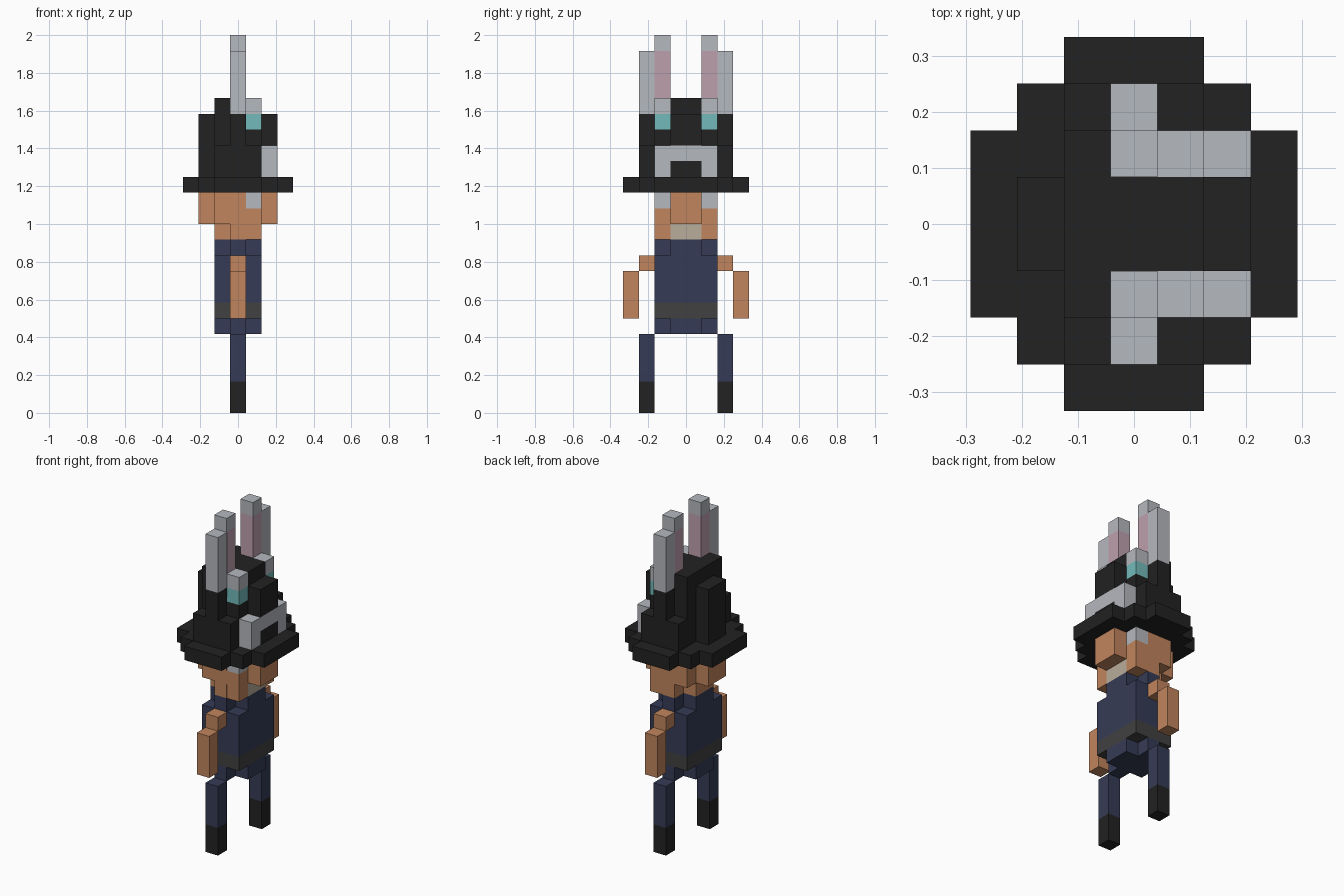
import bpy
import bmesh

cube = bpy.data.objects.get("Cube")
if cube:
    bpy.data.objects.remove(cube, do_unlink=True)

U = 1 / 12  # one block


def srgb(r, g, b):
    def lin(c):
        c /= 255
        return c / 12.92 if c <= 0.04045 else ((c + 0.055) / 1.055) ** 2.4
    return (lin(r), lin(g), lin(b), 1)


def material(name, rgb):
    m = bpy.data.materials.new(name)
    m.use_nodes = True
    col = srgb(*rgb)
    m.diffuse_color = col
    bsdf = next(n for n in m.node_tree.nodes if n.type == 'BSDF_PRINCIPLED')
    bsdf.inputs["Base Color"].default_value = col
    bsdf.inputs["Roughness"].default_value = 0.9
    return m


BLACK = material("black", (34, 34, 34))
GREY = material("light_grey", (181, 184, 190))
SKIN = material("tan_skin", (193, 133, 93))
NAVY = material("navy", (53, 59, 86))
BELT = material("dark_grey", (65, 65, 65))
TEAL = material("teal", (115, 186, 186))
PINK = material("pink", (190, 160, 174))
BEIGE = material("beige", (185, 173, 155))


def part(name, mat, *boxes):
    """Join boxes given in blocks as (x0, x1, y0, y1, z0, z1)."""
    bm = bmesh.new()
    for x0, x1, y0, y1, z0, z1 in boxes:
        made = bmesh.ops.create_cube(bm, size=1)
        for v in made["verts"]:
            v.co = ((x0 if v.co.x < 0 else x1) * U,
                    (y0 if v.co.y < 0 else y1) * U,
                    (z0 if v.co.z < 0 else z1) * U)
    mesh = bpy.data.meshes.new(name)
    bm.to_mesh(mesh)
    bm.free()
    mesh.materials.append(mat)
    obj = bpy.data.objects.new(name, mesh)
    bpy.context.collection.objects.link(obj)
    return obj


def pair(name, mat, *boxes):
    """Make the part on the +y side and its mirror on the -y side."""
    part(name + "_a", mat, *boxes)
    part(name + "_b", mat, *[(x0, x1, -y1, -y0, z0, z1)
                             for x0, x1, y0, y1, z0, z1 in boxes])


# Legs and boots
pair("boot", BLACK, (-.5, .5, 2, 3, 0, 2))
pair("leg", NAVY, (-.5, .5, 2, 3, 2, 5))

# Torso: cross-shaped ends, full middle, belt
part("hips", NAVY, (-1.5, 1.5, -1, 1, 5, 6), (-.5, .5, -2, 2, 5, 6))
part("belt", BELT, (-1.5, 1.5, -2, 2, 6, 7))
part("torso", NAVY, (-1.5, 1.5, -2, 2, 7, 10))
part("shoulders", NAVY, (-1.5, 1.5, -1, 1, 10, 11), (-.5, .5, -2, 2, 10, 11))

# Arms
pair("arm", SKIN, (-.5, .5, 2, 3, 9, 10), (-.5, .5, 3, 4, 6, 9))

# Head
part("jaw", SKIN, (-1.5, -.5, -1, 1, 11, 12), (-.5, .5, -2, 2, 11, 12))
pair("cheek", SKIN, (.5, 1.5, 1, 2, 11, 12))
part("mouth", BEIGE, (.5, 1.5, -1, 1, 11, 12))
part("face", SKIN, (-1.5, 1.5, -2, 2, 12, 13), (-1.5, .5, -2, 2, 13, 14),
     (.5, 1.5, -1, 1, 13, 14))
part("nose", SKIN, (1.5, 2.5, -1, 1, 12, 14))
part("head_back", SKIN, (-2.5, -1.5, -1, 1, 12, 14))
pair("eye", GREY, (.5, 1.5, 1, 2, 13, 14))

# Hat brim and crown
part("hat_brim", BLACK, (-1.5, 1.5, -4, 4, 14, 15),
     (-2.5, -1.5, -3, 3, 14, 15), (1.5, 2.5, -3, 3, 14, 15),
     (-3.5, -2.5, -2, 2, 14, 15), (2.5, 3.5, -2, 2, 14, 15))
part("hat_crown", BLACK, (-1.5, 1.5, -2, 2, 15, 18),
     (-1.5, .5, -2, 2, 18, 19), (-1.5, -.5, -2, 2, 19, 20),
     (-.5, 1.5, -1, 1, 18, 20), (-2.5, -1.5, -1, 1, 15, 19),
     (1.5, 2.5, -1, 1, 17, 19), (1.5, 2.5, -1, 1, 15, 16))
pair("hat_side", BLACK, (-1.5, 1.5, 2, 3, 15, 17), (-.5, .5, 2, 3, 17, 19))

# Grey arch on the hat front
part("hat_arch", GREY, (1.5, 2.5, -2, -1, 15, 17),
     (1.5, 2.5, 1, 2, 15, 17), (1.5, 2.5, -1, 1, 16, 17))

# Lenses on the hat
pair("lens", TEAL, (.5, 1.5, 1, 2, 18, 19))
pair("lens_cap", GREY, (.5, 1.5, 1, 2, 19, 20))

# Ears: grey outer column and tip, pink inner column
pair("ear", GREY, (-.5, .5, 2, 3, 19, 23), (-.5, .5, 1, 2, 23, 24),
     (-.5, .5, 1, 2, 19, 20))
pair("ear_inside", PINK, (-.5, .5, 1, 2, 20, 23))
